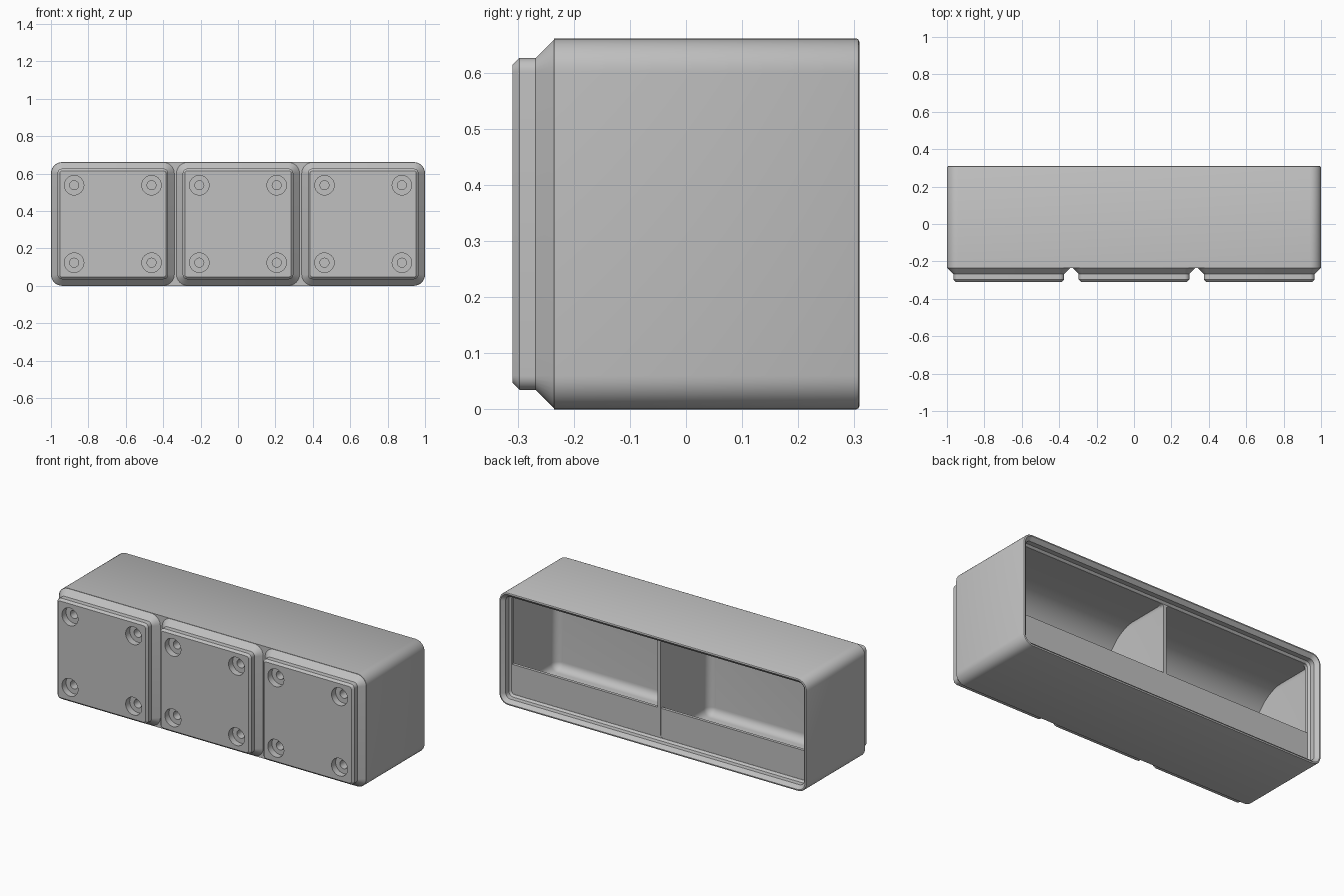
import bpy, bmesh, math

cube = bpy.data.objects.get("Cube")
if cube:
    bpy.data.objects.remove(cube, do_unlink=True)

H = 0.6614            # height, also the side of one grid cell
PITCH = 0.6693        # spacing of the cells
MID = H / 2
R = 0.06              # outer corner radius
WALL, LIP = 0.015, 0.041
FLOOR, SEAT, BASE, FRONT = -0.198, 0.249, -0.235, -0.309

grey = bpy.data.materials.new("plain grey")
grey.use_nodes = True
grey.diffuse_color = (0.53, 0.53, 0.53, 1)
grey.node_tree.nodes["Principled BSDF"].inputs["Base Color"].default_value = grey.diffuse_color


def ring(x0, x1, z0, z1, r, y, seg=8):
    """Rounded rectangle in the xz plane."""
    pts = []
    corners = ((x1 - r, z1 - r), (x0 + r, z1 - r), (x0 + r, z0 + r), (x1 - r, z0 + r))
    for q, (cx, cz) in enumerate(corners):
        for i in range(seg + 1):
            a = math.pi / 2 * (q + i / seg)
            pts.append((cx + r * math.cos(a), y, cz + r * math.sin(a)))
    return pts


def inset(e, y):
    return ring(-1 + e, 1 - e, e, H - e, R - e, y)


def square(cx, cz, half, r, y):
    return ring(cx - half, cx + half, cz - half, cz + half, r, y)


def add_loft(bm, rings):
    loops = [[bm.verts.new(p) for p in pts] for pts in rings]
    n = len(loops[0])
    for a, b in zip(loops, loops[1:]):
        for i in range(n):
            j = (i + 1) % n
            bm.faces.new((a[i], a[j], b[j], b[i]))
    bm.faces.new(loops[0])
    bm.faces.new(loops[-1])


def make(name, *lofts):
    bm = bmesh.new()
    for rings in lofts:
        add_loft(bm, rings)
    bmesh.ops.remove_doubles(bm, verts=bm.verts, dist=1e-5)
    bmesh.ops.recalc_face_normals(bm, faces=bm.faces)
    mesh = bpy.data.meshes.new(name)
    bm.to_mesh(mesh)
    bm.free()
    mesh.materials.append(grey)
    ob = bpy.data.objects.new(name, mesh)
    bpy.context.collection.objects.link(ob)
    return ob


def activate(ob):
    bpy.ops.object.select_all(action='DESELECT')
    ob.select_set(True)
    bpy.context.view_layer.objects.active = ob


def cut(ob, cutter):
    mod = ob.modifiers.new("cut", 'BOOLEAN')
    mod.operation = 'DIFFERENCE'
    mod.solver = 'EXACT'
    mod.object = cutter
    activate(ob)
    bpy.ops.object.modifier_apply(modifier=mod.name)


def prism(name, profile, half):
    """Profile of (y, z) points drawn along x."""
    return make(name, [[(x, y, z) for y, z in profile] for x in (-half, half)])


# Box with a stepped stacking rim around the opening
body = make("box_body", [inset(e, y) for e, y in (
    (0, BASE), (0, 0.303), (0.002, 0.307), (0.006, 0.309), (0.010, 0.309),
    (0.030, 0.289), (0.030, 0.260), (LIP, SEAT))])

# Two compartments with rounded floors, narrowing under the rim
for side in (-1, 1):
    def chamber(e, f, r, y):
        x0, x1 = sorted((side * (0.0096 + f), side * (1 - e)))
        return ring(x0, x1, e, H - e, r, y)
    fillet, rings = 0.045, []
    for i in range(9):
        a = math.pi / 2 * i / 8
        s = fillet * (1 - math.sin(a))
        rings.append(chamber(WALL + s, s, max(fillet - s, 0.003),
                             FLOOR + fillet * (1 - math.cos(a))))
    rings += [chamber(WALL, 0, fillet, 0.203), chamber(0.042, 0, 0.018, 0.23),
              chamber(0.042, 0, 0.018, 0.262)]
    cutter = make("compartment_cutter", rings)
    cut(body, cutter)
    bpy.data.objects.remove(cutter, do_unlink=True)

# Three feet with stepped round holes in their corners
feet = []
for name, cx in (("right_foot", -PITCH), ("middle_foot", 0), ("left_foot", PITCH)):
    foot = make(name, [square(cx, MID, MID - e, R - e, y) for e, y in (
        (0.047, FRONT), (0.035, -0.297), (0.035, -0.268), (0.002, BASE))])
    holes = []
    for dx in (-1, 1):
        for dz in (-1, 1):
            holes.append([square(cx + dx * 0.207, MID + dz * 0.207, r, r, y) for r, y in (
                (0.052, FRONT - 0.02), (0.052, FRONT + 0.038),
                (0.024, FRONT + 0.038), (0.024, -0.213))])
    cutter = make("hole_cutter", *holes)
    cut(foot, cutter)
    cut(body, cutter)
    bpy.data.objects.remove(cutter, do_unlink=True)
    feet.append(foot)

# Label shelf with a sloped support
shelf = prism("label_shelf", [(0.248, 0.026), (0.248, 0.215), (0.23, 0.215), (0.092, 0.026)], 0.985)

# Curved scoop between the floor and the upper wall
sr, top = 0.2, H - LIP
arc = [(FLOOR + sr - sr * math.sin(a), top - sr + sr * math.cos(a))
       for a in (math.pi / 2 * i / 16 for i in range(17))]
scoop = prism("scoop", [(0.23, 0.636), (0.23, top)] + arc + [(FLOOR - 0.003, top - sr),
              (FLOOR - 0.003, 0.636)], 0.985)

for ob in [body, shelf, scoop] + feet:
    activate(ob)
    bpy.ops.object.shade_smooth_by_angle(angle=math.radians(30))
